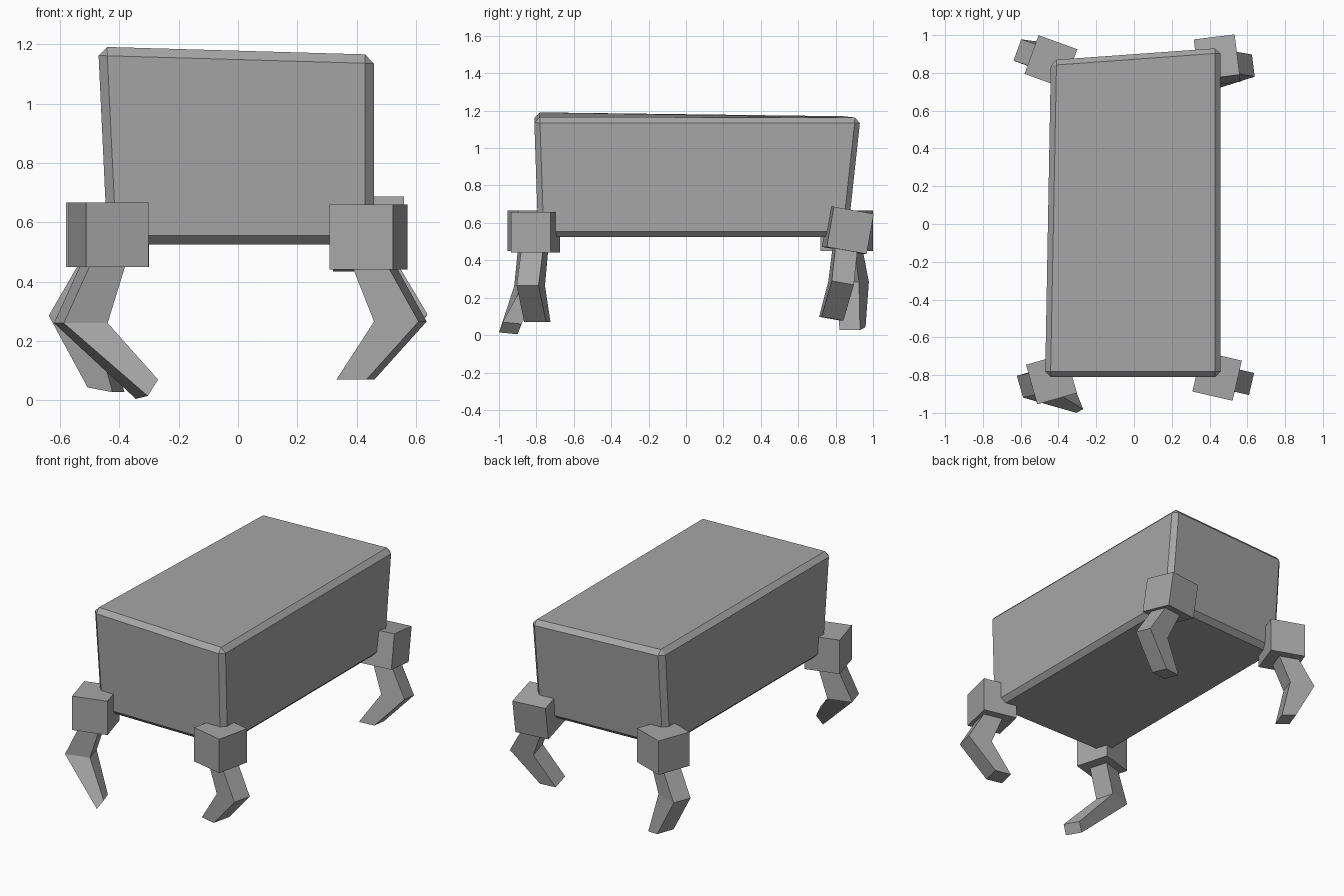
import bpy, bmesh, math
from mathutils import Vector, Matrix, Euler

if "Cube" in bpy.data.objects:
    bpy.data.objects.remove(bpy.data.objects["Cube"])

grey = bpy.data.materials.new("stone grey")
grey.diffuse_color = (0.38, 0.38, 0.38, 1)
grey.use_nodes = True
grey.node_tree.nodes["Principled BSDF"].inputs["Base Color"].default_value = grey.diffuse_color


def finish(name, bm):
    bmesh.ops.recalc_face_normals(bm, faces=bm.faces)
    me = bpy.data.meshes.new(name)
    bm.to_mesh(me)
    bm.free()
    me.materials.append(grey)
    ob = bpy.data.objects.new(name, me)
    bpy.context.collection.objects.link(ob)
    return ob


def loft(name, rings):
    """Skin a stack of four-cornered rings and cap both ends."""
    bm = bmesh.new()
    vs = [[bm.verts.new(p) for p in r] for r in rings]
    for a, b in zip(vs, vs[1:]):
        for i in range(4):
            j = (i + 1) % 4
            bm.faces.new((a[i], a[j], b[j], b[i]))
    bm.faces.new(vs[0])
    bm.faces.new(vs[-1])
    return finish(name, bm)


def ring(c, u, v):
    """Four corners around a centre from two half-width vectors."""
    c, u, v = Vector(c), Vector(u), Vector(v)
    return [c - u - v, c + u - v, c + u + v, c - u + v]


# Slightly crooked box body with chamfered edges
body = loft("body", [
    [(-0.44, -0.79, 0.525), (0.458, -0.79, 0.525), (0.458, 0.865, 0.525), (-0.44, 0.82, 0.525)],
    [(-0.472, -0.812, 1.192), (0.458, -0.812, 1.165), (0.458, 0.935, 1.163), (-0.44, 0.87, 1.17)]])
bev = body.modifiers.new("chamfer", 'BEVEL')
bev.width = 0.03
bev.segments = 1

# Legs: position, tilt, yaw, side, optional foot ring and knee centre in world space
LEGS = {
    "front_right": ((0.44, -0.805, 0.55), 0, -13, 1, None, None),
    "back_right": ((0.44, 0.865, 0.56), -10, 7, 1, None, None),
    "front_left": ((-0.437, -0.82, 0.558), 0, 16, -1, (-0.53, -0.84, 0.26),
                   ((-0.307, -0.94, 0.037), (-0.02, 0.05, -0.005), (0.0175, 0.01, 0.0275))),
    "back_left": ((-0.44, 0.86, 0.558), 0, -20, -1, (-0.545, 0.895, 0.285),
                  ((-0.445, 0.89, 0.035), (0.02, 0.055, 0), (0.042, -0.015, -0.008))),
}

for name, (pos, tilt, yaw, side, knee, foot) in LEGS.items():
    rot = Euler((math.radians(tilt), 0, math.radians(yaw))).to_matrix()
    pos = Vector(pos)

    # Cube hip
    bm = bmesh.new()
    bmesh.ops.create_cube(bm, size=0.218,
                          matrix=Matrix.Translation(pos) @ rot.to_4x4())
    finish(name + "_hip", bm)

    # Bent leg: hip, knee and foot sections
    def section(x, z, half):
        return [pos + rot @ Vector((side * x, 0, z)),
                rot @ Vector((0, 0.06, 0)), rot @ Vector((half, 0, 0))]

    top, mid, end = section(0.01, -0.08, 0.06), section(0.11, -0.285, 0.077), section(-0.045, -0.48, 0.052)
    if knee:
        mid[0] = knee
        end = foot
    loft(name + "_leg", [ring(*top), ring(*mid), ring(*end)])
